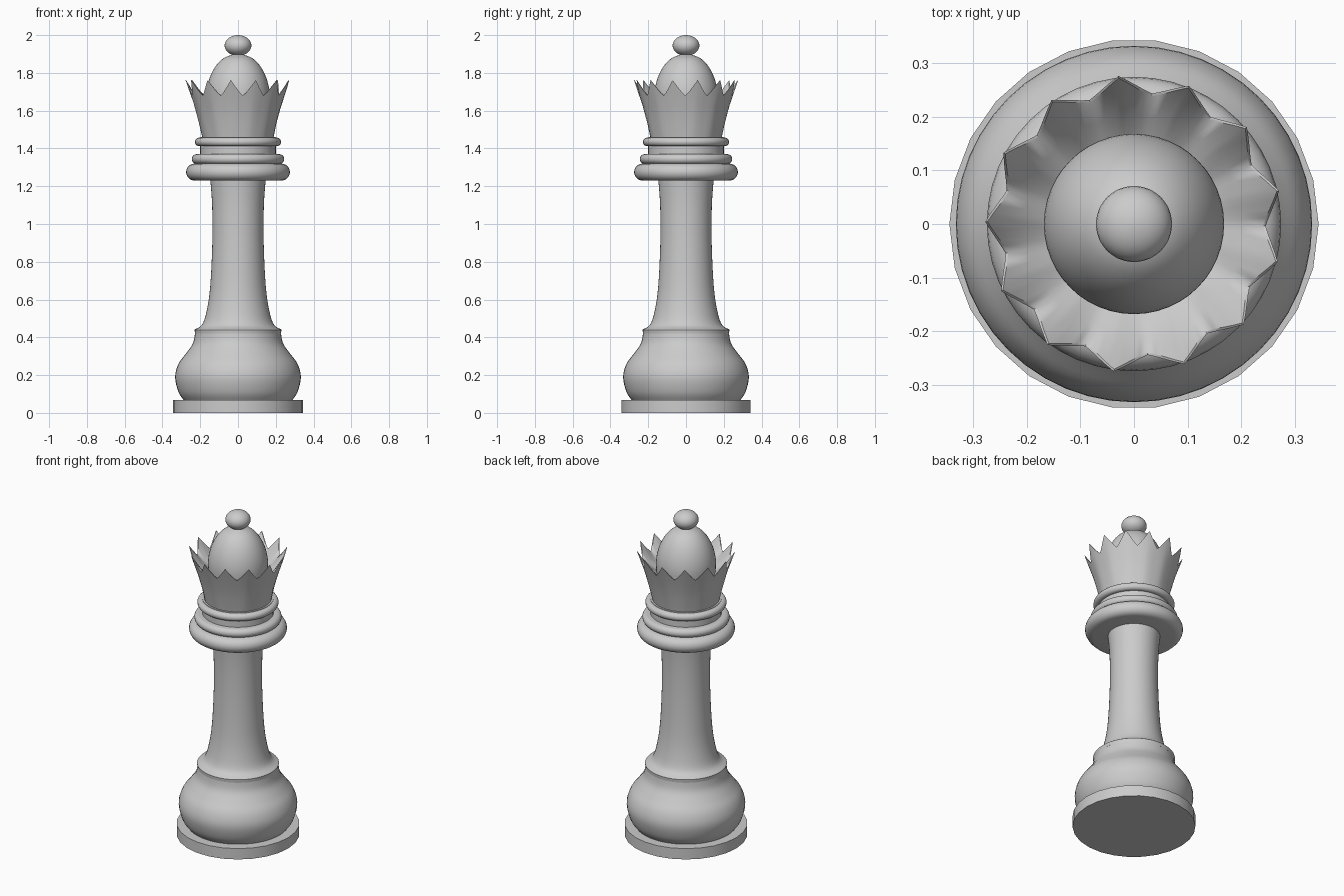
import bpy, bmesh, math

if "Cube" in bpy.data.objects:
    bpy.data.objects.remove(bpy.data.objects["Cube"])


def finish(name, bm, angle=35):
    bmesh.ops.remove_doubles(bm, verts=bm.verts, dist=1e-5)
    bmesh.ops.recalc_face_normals(bm, faces=bm.faces)
    me = bpy.data.meshes.new(name)
    bm.to_mesh(me)
    bm.free()
    ob = bpy.data.objects.new(name, me)
    bpy.context.collection.objects.link(ob)
    bpy.ops.object.select_all(action='DESELECT')
    ob.select_set(True)
    bpy.context.view_layer.objects.active = ob
    bpy.ops.object.shade_smooth_by_angle(angle=math.radians(angle))
    return ob


def curve(pts, steps=4):
    """Smooth (Catmull-Rom) profile through a few points."""
    p = [pts[0]] + pts + [pts[-1]]
    out = []
    for i in range(1, len(p) - 2):
        a, b, c, d = p[i - 1:i + 3]
        for s in range(steps):
            t = s / steps
            out.append(tuple(0.5 * (2 * b[k] + (c[k] - a[k]) * t
                       + (2 * a[k] - 5 * b[k] + 4 * c[k] - d[k]) * t * t
                       + (3 * b[k] - a[k] - 3 * c[k] + d[k]) * t ** 3) for k in (0, 1)))
    return out + [pts[-1]]


def loft(bm, rings):
    loops = [[bm.verts.new(co) for co in r] for r in rings]
    n = len(loops[0])
    for a, b in zip(loops, loops[1:]):
        for i in range(n):
            j = (i + 1) % n
            bm.faces.new((a[i], a[j], b[j], b[i]))
    return loops


def lathe(name, profile, sides=48):
    """Turned part, closed at both ends."""
    bm = bmesh.new()
    rings = [[(r * math.cos(2 * math.pi * i / sides), r * math.sin(2 * math.pi * i / sides), z)
              for i in range(sides)] for r, z in profile]
    loops = loft(bm, rings)
    bm.faces.new(loops[0][::-1])
    bm.faces.new(loops[-1])
    return finish(name, bm)


def rounded_ring(name, radius, z0, z1):
    h = (z1 - z0) / 2
    lathe(name, [(radius - h + h * math.sin(math.pi * k / 10),
                  (z0 + z1) / 2 - h * math.cos(math.pi * k / 10)) for k in range(11)])


# Foot and bulging body
lathe("foot_disc", [(0.345, 0), (0.345, 0.067)], 26)
lathe("bulged_base", curve([(0.285, 0.065), (0.315, 0.11), (0.333, 0.19), (0.315, 0.26),
                            (0.275, 0.315), (0.238, 0.37), (0.226, 0.435)]))

# Shaft with flared foot
lathe("shaft", [(0.228, 0.42), (0.23, 0.44)]
      + curve([(0.228, 0.442), (0.19, 0.468), (0.166, 0.54), (0.147, 0.67),
               (0.136, 0.9), (0.137, 1.1), (0.148, 1.25)]))

# Collar
rounded_ring("collar_lower", 0.275, 1.23, 1.32)
rounded_ring("collar_middle", 0.245, 1.318, 1.37)
lathe("collar_neck", [(0.2, 1.3), (0.2, 1.46)])
rounded_ring("collar_upper", 0.228, 1.412, 1.457)

# Crown: fluted wall with thirteen points, open on top
POINTS, SUB = 13, 8


def crown_ring(valley, tip):
    ring = []
    for i in range(POINTS * SUB):
        a = math.radians(96) + 2 * math.pi * i / (POINTS * SUB)
        w = abs((i % SUB) - SUB / 2) / (SUB / 2)      # 1 on a tip, 0 in a valley
        w = w ** 1.25
        r = valley[0] + (tip[0] - valley[0]) * w
        z = valley[1] + (tip[1] - valley[1]) * w
        ring.append((r * math.cos(a), r * math.sin(a), z))
    return ring


bm = bmesh.new()
loft(bm, [crown_ring((0.185, 1.44), (0.185, 1.44)),
          crown_ring((0.202, 1.53), (0.208, 1.54)),
          crown_ring((0.224, 1.61), (0.235, 1.64)),
          crown_ring((0.246, 1.68), (0.278, 1.762)),
          crown_ring((0.24, 1.68), (0.274, 1.76)),
          crown_ring((0.2, 1.645), (0.215, 1.665)),
          crown_ring((0.155, 1.62), (0.155, 1.62))])
finish("crown", bm, 50)

# Dome and finial ball
lathe("dome", curve([(0.165, 1.6), (0.168, 1.69), (0.153, 1.765), (0.122, 1.83),
                     (0.08, 1.875), (0.03, 1.897)]))
lathe("finial_ball", [(max(0.071 * math.sin(math.pi * k / 16), 0.004),
                       1.945 - 0.055 * math.cos(math.pi * k / 16)) for k in range(17)])
